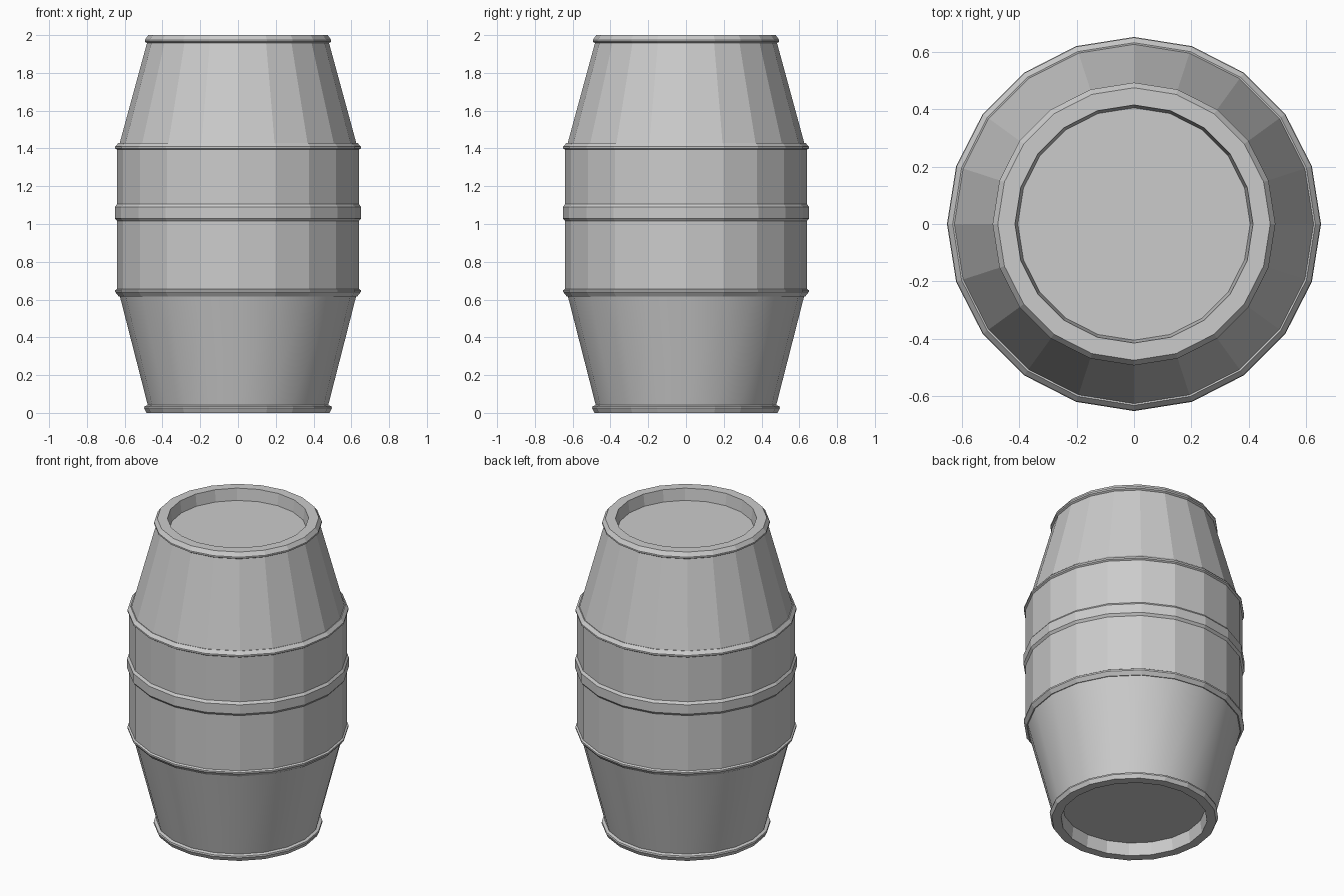
import bpy, bmesh, math

if "Cube" in bpy.data.objects:
    bpy.data.objects.remove(bpy.data.objects["Cube"])

SIDES = 20


def lathe(name, profile, closed=False, smooth_bands=()):
    """Spin (radius, z) points about z; closed joins the last point to the first."""
    bm = bmesh.new()
    rings = []
    for r, z in profile:
        if r == 0:
            rings.append([bm.verts.new((0, 0, z))] * SIDES)
        else:
            rings.append([bm.verts.new((r * math.cos(2 * math.pi * i / SIDES),
                                        r * math.sin(2 * math.pi * i / SIDES), z))
                          for i in range(SIDES)])
    count = len(rings) if closed else len(rings) - 1
    for b in range(count):
        lo, hi = rings[b], rings[(b + 1) % len(rings)]
        for i in range(SIDES):
            j = (i + 1) % SIDES
            face = bm.faces.new(dict.fromkeys((lo[i], lo[j], hi[j], hi[i])))
            face.smooth = b in smooth_bands
    bmesh.ops.recalc_face_normals(bm, faces=bm.faces)
    mesh = bpy.data.meshes.new(name)
    bm.to_mesh(mesh)
    bm.free()
    obj = bpy.data.objects.new(name, mesh)
    bpy.context.collection.objects.link(obj)
    return obj


# Staves with recessed lids at both ends; the lower taper is smooth shaded
lathe("barrel_body", [
    (0, 0.08), (0.42, 0.08), (0.43, 0.0), (0.47, 0.0), (0.475, 0.03),
    (0.63, 0.635), (0.64, 0.65), (0.64, 1.40), (0.63, 1.415),
    (0.48, 1.965), (0.47, 2.0), (0.415, 2.0), (0.405, 1.925), (0, 1.925),
], smooth_bands=(4,))

# Hoops, each a closed ring set slightly into the staves
hoops = {
    "bottom_hoop": [(0.46, 0.0), (0.485, 0.0), (0.497, 0.025), (0.495, 0.035),
                    (0.475, 0.042), (0.46, 0.04)],
    "lower_hoop": [(0.61, 0.62), (0.632, 0.617), (0.65, 0.64), (0.65, 0.65),
                   (0.635, 0.66), (0.61, 0.655)],
    "middle_hoop": [(0.62, 1.015), (0.64, 1.015), (0.652, 1.03), (0.652, 1.09),
                    (0.64, 1.105), (0.62, 1.105)],
    "upper_hoop": [(0.61, 1.40), (0.635, 1.39), (0.65, 1.40), (0.65, 1.41),
                   (0.632, 1.43), (0.61, 1.425)],
    "top_hoop": [(0.46, 1.96), (0.48, 1.957), (0.493, 1.965), (0.493, 1.975),
                 (0.475, 2.0), (0.46, 2.0)],
}
for name, profile in hoops.items():
    lathe(name, profile, closed=True)
